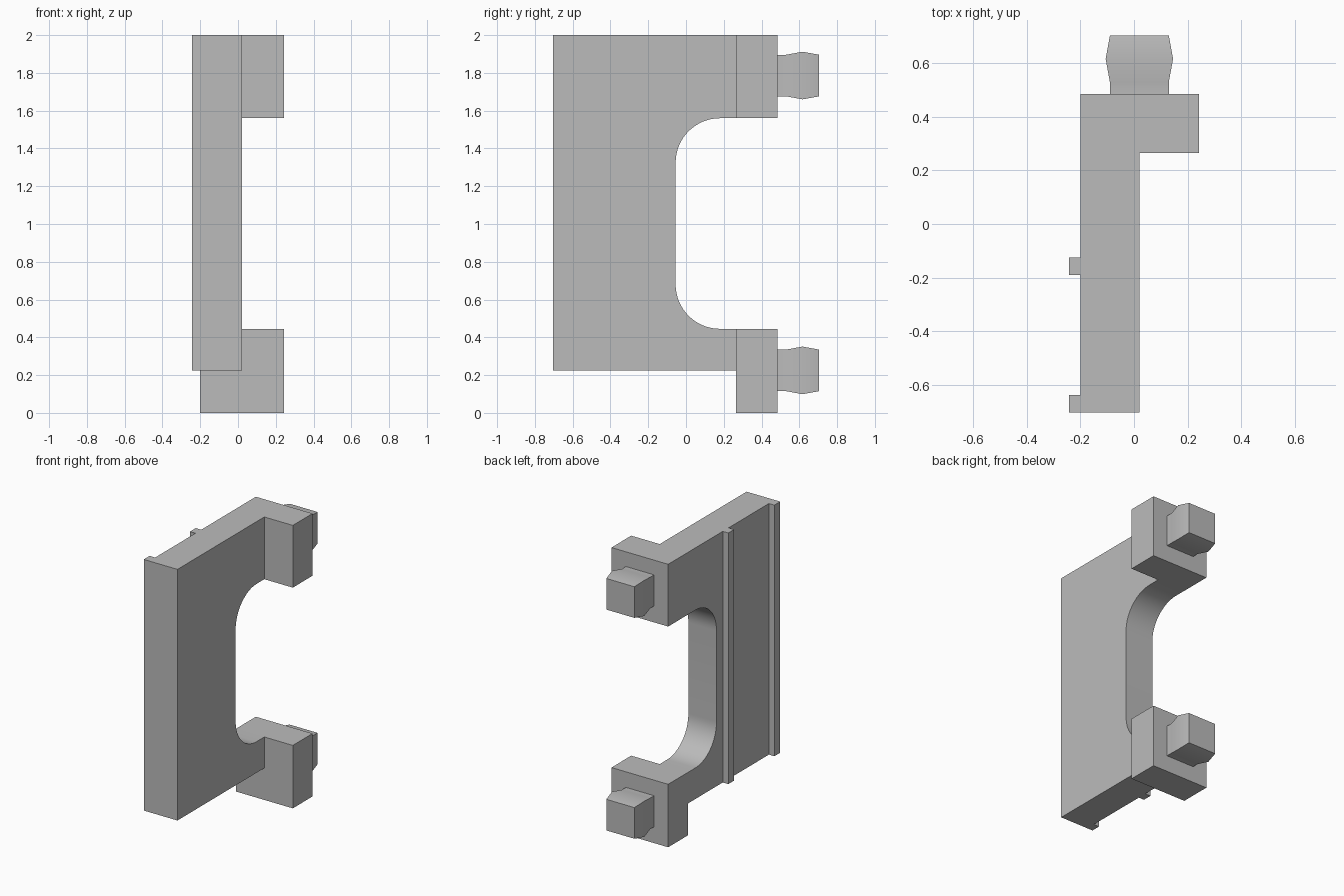
import bpy, bmesh, math

cube = bpy.data.objects.get("Cube")
if cube:
    bpy.data.objects.remove(cube, do_unlink=True)

grey = bpy.data.materials.new("plain grey")
grey.use_nodes = True
GREY = (0.5, 0.5, 0.5, 1)
grey.diffuse_color = GREY
grey.node_tree.nodes["Principled BSDF"].inputs["Base Color"].default_value = GREY


def finish(name, bm):
    bmesh.ops.recalc_face_normals(bm, faces=bm.faces[:])
    mesh = bpy.data.meshes.new(name)
    bm.to_mesh(mesh)
    bm.free()
    mesh.materials.append(grey)
    obj = bpy.data.objects.new(name, mesh)
    bpy.context.collection.objects.link(obj)
    bpy.ops.object.select_all(action="DESELECT")
    obj.select_set(True)
    bpy.context.view_layer.objects.active = obj
    bpy.ops.object.shade_smooth_by_angle(angle=math.radians(30))
    return obj


def loft(name, rings):
    """Skin a stack of matching closed rings and cap both ends."""
    bm = bmesh.new()
    loops = [[bm.verts.new(p) for p in ring] for ring in rings]
    for a, b in zip(loops, loops[1:]):
        for i in range(len(a)):
            j = (i + 1) % len(a)
            bm.faces.new((a[i], a[j], b[j], b[i]))
    bm.faces.new(loops[0])
    bm.faces.new(loops[-1])
    return finish(name, bm)


def rect(x0, x1, z0, z1, y):
    return [(x0, y, z0), (x1, y, z0), (x1, y, z1), (x0, y, z1)]


def box(name, x, y, z):
    return loft(name, [rect(*x, *z, v) for v in y])


FRONT, STEP, BACK = -0.705, 0.265, 0.485
LEFT, RIGHT = -0.2, 0.02
BASE, TOP = 0.225, 2.0
GAP_Y, GAP_LOW, GAP_HIGH, RADIUS = -0.055, 0.445, 1.56, 0.235


def fillet(z, start):
    """Quarter round for a corner of the opening."""
    return [(GAP_Y + RADIUS + RADIUS * math.cos(a), z + RADIUS * math.sin(a))
            for a in (start + math.pi / 2 * i / 16 for i in range(17))]


# C-shaped plate with a rounded opening at the back
outline = [(FRONT, BASE), (FRONT, TOP), (STEP, TOP), (STEP, GAP_HIGH)]
outline += fillet(GAP_HIGH - RADIUS, math.pi / 2)
outline += fillet(GAP_LOW + RADIUS, math.pi)
outline += [(STEP, GAP_LOW), (STEP, BASE)]
loft("plate", [[(x, y, z) for y, z in outline] for x in (LEFT, RIGHT)])

# Thin upright ribs on the side
for name, y in (("front_rib", FRONT), ("middle_rib", -0.19)):
    box(name, (-0.243, LEFT), (y, y + 0.065), (BASE, TOP))

# Mounting blocks, each with a bulging square peg
PEG = ((BACK, 0.11), (0.53, 0.11), (0.617, 0.126), (0.705, 0.11))
for side, low, high, mid in (("lower", 0, GAP_LOW, 0.225),
                             ("upper", GAP_HIGH, TOP, 1.786)):
    box(side + "_block", (LEFT, 0.243), (STEP, BACK), (low, high))
    loft(side + "_peg", [rect(0.02 - r, 0.02 + r, mid - r, mid + r, y)
                         for y, r in PEG])
